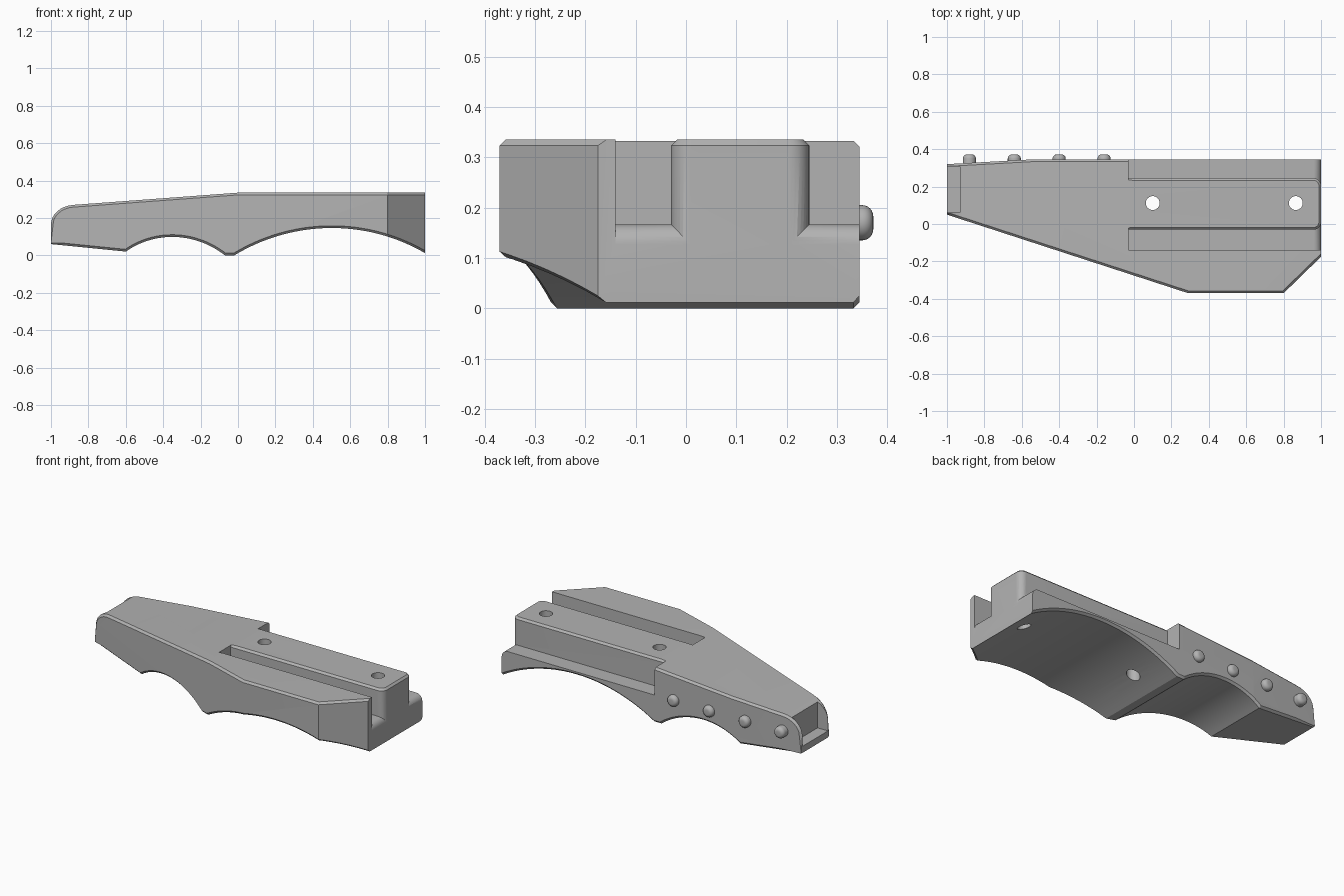
import bpy, bmesh, math
from mathutils import Vector, Matrix

if "Cube" in bpy.data.objects:
    bpy.data.objects.remove(bpy.data.objects["Cube"], do_unlink=True)

grey = bpy.data.materials.new("plain grey")
grey.use_nodes = True
grey.diffuse_color = (0.45, 0.45, 0.45, 1)
grey.node_tree.nodes["Principled BSDF"].inputs["Base Color"].default_value = (0.45, 0.45, 0.45, 1)


def finish(bm, name):
    bmesh.ops.recalc_face_normals(bm, faces=bm.faces[:])
    mesh = bpy.data.meshes.new(name)
    bm.to_mesh(mesh)
    bm.free()
    mesh.materials.append(grey)
    obj = bpy.data.objects.new(name, mesh)
    bpy.context.collection.objects.link(obj)
    return obj


def prism(profile, y0, y1):
    """Extrude an (x, z) profile along y."""
    bm = bmesh.new()
    face = bm.faces.new([bm.verts.new((x, y0, z)) for x, z in profile])
    new = bmesh.ops.extrude_face_region(bm, geom=[face])["geom"]
    bmesh.ops.translate(bm, verts=[v for v in new if isinstance(v, bmesh.types.BMVert)],
                        vec=(0, y1 - y0, 0))
    bmesh.ops.recalc_face_normals(bm, faces=bm.faces[:])
    return bm


def box(x0, x1, y0, y1, z0, z1):
    return prism([(x0, z0), (x1, z0), (x1, z1), (x0, z1)], y0, y1)


def arch(x0, z0, x1, z1, rise, n=28):
    """Circular arc over a chord, end points included."""
    half = (x1 - x0) / 2
    r = (half * half + rise * rise) / (2 * rise)
    pts = []
    for i in range(n + 1):
        t = i / n
        u = (2 * t - 1) * half
        pts.append((x0 + 2 * half * t,
                    z0 + (z1 - z0) * t + math.sqrt(r * r - u * u) - (r - rise)))
    return pts


def corner(cx, cz, rx, rz, a0, a1, n=8):
    return [(cx + rx * math.cos(math.radians(a0 + (a1 - a0) * i / n)),
             cz + rz * math.sin(math.radians(a0 + (a1 - a0) * i / n))) for i in range(n + 1)]


def boolean(target, tool):
    mod = target.modifiers.new("cut", 'BOOLEAN')
    mod.operation = 'DIFFERENCE'
    mod.solver = 'EXACT'
    mod.object = tool
    bpy.context.view_layer.objects.active = target
    bpy.ops.object.modifier_apply(modifier=mod.name)
    bpy.data.objects.remove(tool, do_unlink=True)


def smooth(obj):
    bpy.ops.object.select_all(action='DESELECT')
    obj.select_set(True)
    bpy.context.view_layer.objects.active = obj
    bpy.ops.object.shade_smooth_by_angle(angle=math.radians(25))


# Body: arched side profile, trimmed to the tapered plan outline
profile = [(-1, 0.06)] + arch(-0.6, 0.02, -0.07, 0, 0.088) + arch(-0.02, 0, 1, 0.012, 0.14)
profile += [(1, 0.335), (0, 0.335)] + corner(-0.87, 0.165, 0.13, 0.105, 95, 180)
bm = prism(profile, -0.37, 0.345)
trims = [((-1, 0.05), (0.29, -0.37)), ((0.8, -0.37), (1, -0.175)), ((-0.55, 0.345), (-1, 0.32))]
for a, b in trims:
    d = Vector((b[0] - a[0], b[1] - a[1], 0))
    cut = bmesh.ops.bisect_plane(bm, geom=bm.verts[:] + bm.edges[:] + bm.faces[:], dist=1e-5,
                                 plane_co=(a[0], a[1], 0), plane_no=(d.y, -d.x, 0),
                                 clear_outer=True)["geom_cut"]
    rim = [e for e in cut if isinstance(e, bmesh.types.BMEdge) and e.is_boundary]
    bmesh.ops.edgeloop_fill(bm, edges=rim)
bmesh.ops.recalc_face_normals(bm, faces=bm.faces[:])
bm.normal_update()


# Chamfer where the flanks meet the top and the underside
def is_flank(f):
    return abs(f.normal.z) < 0.01 and abs(f.normal.y) > 0.05


rims = [e for e in bm.edges if len(e.link_faces) == 2
        and is_flank(e.link_faces[0]) != is_flank(e.link_faces[1])
        and all(abs(f.normal.x) < 0.999 for f in e.link_faces)]
bmesh.ops.bevel(bm, geom=rims, offset=0.012, segments=1, affect='EDGES', profile=0.5)
body = finish(bm, "body")

# Raised rail left standing inside the channel: rounded end, chamfered top
bm = box(-0.2, 1.0002, -0.03, 0.245, -0.1, 0.3352)
ends = [e for e in bm.edges if all(v.co.x > 0.9 for v in e.verts)
        and abs(e.verts[0].co.z - e.verts[1].co.z) > 0.1]
bmesh.ops.bevel(bm, geom=ends, offset=0.04, segments=8, affect='EDGES', profile=0.5)
tops = [e for e in bm.edges if all(v.co.z > 0.33 for v in e.verts)
        and not all(v.co.x < 0 for v in e.verts)]
bmesh.ops.bevel(bm, geom=tops, offset=0.012, segments=1, affect='EDGES', profile=0.5)
rail = finish(bm, "rail_form")

# Channel around the rail, with the floor rolled over at the end
floor = [(-0.03, 0.6), (-0.03, 0.167)] + corner(0.96, 0.127, 0.04, 0.04, 90, 0)
channel = finish(prism(floor + [(1.1, 0.127), (1.1, 0.6)], -0.14, 0.5), "channel_cutter")
boolean(channel, rail)
boolean(body, channel)

# Open pocket in the nose
boolean(body, finish(box(-1.1, -0.93, 0.062, 0.308, 0.1, 0.5), "nose_cutter"))

# Bolt holes through the rail
for x in (0.1, 0.865):
    bm = bmesh.new()
    bmesh.ops.create_cone(bm, cap_ends=True, segments=40, radius1=0.037, radius2=0.037, depth=2,
                          matrix=Matrix.Translation((x, 0.112, 0)))
    boolean(body, finish(bm, "hole_cutter"))
smooth(body)

# Row of domed studs on the back
for i in range(4):
    bm = bmesh.new()
    bmesh.ops.create_cone(bm, cap_ends=True, segments=32, radius1=0.035, radius2=0.035, depth=0.08)
    rim = [e for e in bm.edges if all(v.co.z > 0 for v in e.verts)]
    bmesh.ops.bevel(bm, geom=rim, offset=0.022, segments=6, affect='EDGES', profile=0.5)
    bmesh.ops.transform(bm, verts=bm.verts[:], matrix=Matrix.Translation(
        (-0.88 + 0.24 * i, 0.332, 0.17)) @ Matrix.Rotation(-math.pi / 2, 4, 'X'))
    smooth(finish(bm, "stud_%d" % (i + 1)))
